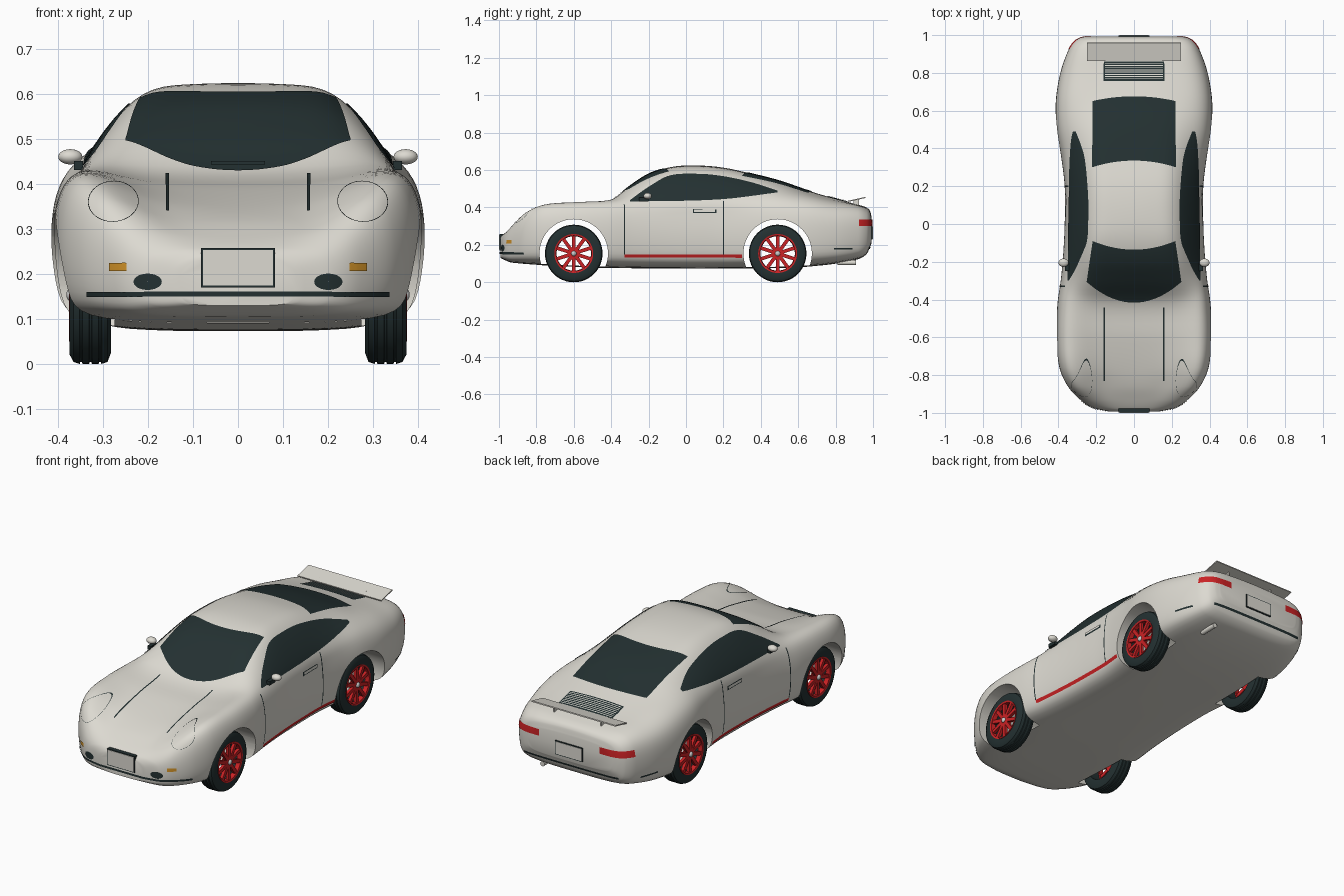
import bpy, bmesh, math
from mathutils import Vector, Matrix
from mathutils.bvhtree import BVHTree

if "Cube" in bpy.data.objects:
    bpy.data.objects.remove(bpy.data.objects["Cube"])


def material(name, rgb):
    m = bpy.data.materials.new(name)
    m.use_nodes = True
    m.diffuse_color = (*rgb, 1)
    bsdf = next(n for n in m.node_tree.nodes if n.type == 'BSDF_PRINCIPLED')
    bsdf.inputs["Base Color"].default_value = (*rgb, 1)
    return m


PAINT = material("pearl paint", (0.72, 0.70, 0.64))
DARK = material("dark glass and rubber", (0.017, 0.03, 0.031))
RED = material("red", (0.6, 0.016, 0.018))
AMBER = material("amber", (0.62, 0.28, 0.02))
SILVER = material("silver", (0.6, 0.6, 0.6))


def finish(name, bm, mat, recalc=True, angle=35):
    if recalc:
        bmesh.ops.recalc_face_normals(bm, faces=bm.faces)
    me = bpy.data.meshes.new(name)
    bm.to_mesh(me)
    bm.free()
    me.materials.append(mat)
    ob = bpy.data.objects.new(name, me)
    bpy.context.collection.objects.link(ob)
    smooth(ob, angle)
    return ob


def smooth(ob, angle=35):
    bpy.ops.object.select_all(action='DESELECT')
    ob.select_set(True)
    bpy.context.view_layer.objects.active = ob
    bpy.ops.object.shade_smooth_by_angle(angle=math.radians(angle))


def interp(keys, t):
    """Smooth curve through rows of (t, values...)."""
    n = len(keys)
    i = max(k for k in range(n - 1) if k == 0 or keys[k][0] <= t)
    a, b = keys[i], keys[i + 1]
    p, q = keys[max(i - 1, 0)], keys[min(i + 2, n - 1)]
    h = b[0] - a[0]
    s = (t - a[0]) / h
    out = []
    for c in range(1, len(a)):
        m0 = (b[c] - p[c]) / (b[0] - p[0]) * h
        m1 = (q[c] - a[c]) / (q[0] - a[0]) * h
        d = b[c] - a[c]
        out.append(a[c] + s * (m0 + s * (3 * d - 2 * m0 - m1 + s * (m0 + m1 - 2 * d))))
    return out


# Body stations: y, half width, shoulder x, shoulder z, roof edge x, roof edge z, centre z
BODY = [
    (-.993, .13, .11, .225, .07, .24, .24), (-.975, .215, .185, .25, .12, .258, .258),
    (-.93, .285, .245, .31, .15, .29, .285), (-.86, .35, .30, .388, .18, .325, .32),
    (-.76, .395, .335, .435, .2, .365, .352), (-.6, .412, .35, .445, .22, .40, .39),
    (-.42, .405, .352, .445, .24, .432, .425), (-.3, .388, .352, .44, .25, .51, .515),
    (-.2, .378, .352, .438, .245, .567, .58), (-.08, .37, .354, .438, .232, .607, .617),
    (.05, .366, .354, .44, .228, .612, .626), (.2, .367, .352, .445, .225, .602, .614),
    (.35, .385, .352, .455, .222, .572, .581), (.5, .41, .35, .468, .22, .53, .543),
    (.65, .414, .335, .458, .215, .478, .492), (.8, .39, .31, .43, .2, .438, .447),
    (.92, .348, .285, .408, .18, .412, .415), (.965, .318, .26, .39, .16, .395, .4),
    (.985, .285, .23, .37, .14, .375, .38), (.993, .25, .19, .34, .1, .345, .345)]
UNDER = [(-.993, .13), (-.93, .105), (-.6, .084), (-.3, .075), (.4, .075),
         (.7, .088), (.9, .118), (.965, .15), (.993, .21)]


def section(y):
    w, ws, zs, wg, zg, zt = interp(BODY, y)
    zb = interp(UNDER, y)[0]
    h = zs - zb
    pts = [(0, zb), (w * .88, zb), (w * .985, zb + h * .17), (w * 1.01, zb + h * .55),
           (w * .975, zs - h * .16), (ws, zs), (wg, zg), (wg * .55, zg + (zt - zg) * .75), (0, zt)]
    pts = [(-pts[1][0], pts[1][1])] + pts + [(-pts[-2][0], pts[-2][1])]
    half = []
    for i in range(len(pts) - 3):
        for k in range(5):
            t = k / 5
            b = ((1 - t) ** 3, 3 * t ** 3 - 6 * t * t + 4, -3 * t ** 3 + 3 * t * t + 3 * t + 1, t ** 3)
            half.append([sum(b[j] * pts[i + j][c] for j in range(4)) / 6 for c in (0, 1)])
    half.append([0, (4 * pts[-2][1] + 2 * pts[-1][1]) / 6])
    half[0][0] = 0
    return half + [(-x, z) for x, z in half[-2:0:-1]]


# Body shell
bm = bmesh.new()
ys = [a[0] + (b[0] - a[0]) * k / 5 for a, b in zip(BODY, BODY[1:]) for k in range(5)] + [BODY[-1][0]]
rings = [[bm.verts.new((x, y, z)) for x, z in section(y)] for y in ys]
for r, s in zip(rings, rings[1:]):
    for i in range(len(r)):
        j = (i + 1) % len(r)
        bm.faces.new((r[i], r[j], s[j], s[i]))
bm.faces.new(rings[0])
bm.faces.new(rings[-1])
bmesh.ops.recalc_face_normals(bm, faces=bm.faces)
SURFACE = BVHTree.FromBMesh(bm)
body = finish("body", bm, PAINT)

# Wheel arches
AXLES = {"front": -.6, "rear": .49}
AXLE_Z = .154
for end, y in AXLES.items():
    bm = bmesh.new()
    bmesh.ops.create_cone(bm, cap_ends=True, segments=64, radius1=.183, radius2=.183, depth=1.2,
                          matrix=Matrix.Translation((0, y, AXLE_Z)) @ Matrix.Rotation(math.pi / 2, 4, 'Y'))
    cutter = finish(end + "_arch_cutter", bm, PAINT)
    cutter.hide_render = True
    mod = body.modifiers.new("arch", 'BOOLEAN')
    mod.operation, mod.solver, mod.object = 'DIFFERENCE', 'EXACT', cutter
    bpy.context.view_layer.objects.active = body
    bpy.ops.object.modifier_apply(modifier=mod.name)
    bpy.data.objects.remove(cutter)
smooth(body)

# Thin plates that follow the body surface
RAYS = {"top": (lambda a, b: (a, b, 2), (0, 0, -1)), "below": (lambda a, b: (a, b, -2), (0, 0, 1)),
        "front": (lambda a, b: (a, -2, b), (0, 1, 0)), "rear": (lambda a, b: (a, 2, b), (0, -1, 0)),
        "left": (lambda a, b: (2, a, b), (-1, 0, 0)), "right": (lambda a, b: (-2, a, b), (1, 0, 0))}


def plate(name, mat, side, fn, nu=24, nv=2, off=.003):
    origin, d = RAYS[side]
    d = Vector(d)
    bm = bmesh.new()
    grid = []
    for i in range(nu + 1):
        row = []
        for j in range(nv + 1):
            loc, nor, _, _ = SURFACE.ray_cast(Vector(origin(*fn(i / nu, j / nv))), d)
            row.append(bm.verts.new(loc + nor * off) if loc else None)
        grid.append(row)
    for r, s in zip(grid, grid[1:]):
        for j in range(nv):
            quad = (r[j], r[j + 1], s[j + 1], s[j])
            if all(quad):
                f = bm.faces.new(quad)
                f.normal_update()
                if f.normal.dot(d) > 0:
                    f.normal_flip()
    return finish(name, bm, mat, recalc=False)


def rect(name, mat, side, a0, a1, b0, b1, nu=16, nv=2, off=.003):
    return plate(name, mat, side, lambda u, v: (a0 + (a1 - a0) * u, b0 + (b1 - b0) * v), nu, nv, off)


def ellipse(name, mat, side, a, b, ra, rb, inner=.01):
    def fn(u, v):
        k, t = inner + (1 - inner) * v, u * math.tau
        return a + ra * k * math.cos(t), b + rb * k * math.sin(t)
    return plate(name, mat, side, fn, 40, 2)


# Windscreen and rear window
def screen(u, v):
    s = 2 * u - 1
    low, high = -.415 + .11 * s * s, -.135 + .045 * s * s
    return s * (.25 - .033 * v), low + (high - low) * v


def back_glass(u, v):
    s = 2 * u - 1
    low, high = .675 - .025 * s * s, .335 - .035 * s * s
    return s * .22, low + (high - low) * v


plate("windscreen", DARK, "top", screen, 32, 20)
plate("rear_window", DARK, "top", back_glass, 32, 20)
rect("wiper", DARK, "front", -.06, .06, .437, .445, off=.008)

# Side windows, door seams, handles and sill stripes
GLASS_TOP = [(-.3, .437), (-.2, .508), (-.09, .568), (.05, .578), (.18, .568), (.34, .535), (.49, .487)]
GLASS_LOW = [(-.3, .43), (.18, .442), (.49, .478)]


def side_glass(u, v):
    y = -.3 + .79 * u
    low, high = interp(GLASS_LOW, y)[0], interp(GLASS_TOP, y)[0]
    return y, low + (high - low) * v


for side in ("left", "right"):
    plate(side + "_side_window", DARK, side, side_glass, 48, 12)
    rect(side + "_door_front_seam", DARK, side, -.333, -.327, .15, .415, 1, 24, .002)
    rect(side + "_door_rear_seam", DARK, side, .197, .203, .15, .435, 1, 24, .002)
    rect(side + "_sill_stripe", RED, side, -.33, .3, .132, .15)
    rect(side + "_handle_recess", DARK, side, .038, .162, .37, .39)
    rect(side + "_handle", PAINT, side, .044, .156, .376, .388, off=.007)
    rect(side + "_tail_light_wrap", RED, side, .925, .985, .3, .335)
    rect(side + "_rear_bumper_trim", DARK, side, .79, .89, .175, .184)

# Nose and tail details
rect("front_bumper_trim", DARK, "front", -.335, .335, .15, .161, 48)
rect("rear_bumper_trim", DARK, "rear", -.28, .28, .178, .19, 40)
for s, side in ((1, "left"), (-1, "right")):
    rect(side + "_turn_signal", AMBER, "front", s * .247, s * .285, .207, .225)
    ellipse(side + "_fog_lamp", DARK, "front", s * .2, .183, .031, .018)
    ellipse(side + "_headlight_seam", DARK, "front", s * .277, .36, .055, .045, .975)
    rect(side + "_bonnet_line", DARK, "top", s * .154, s * .161, -.83, -.44, 1, 32)
    rect(side + "_tail_light", RED, "rear", s * .18, s * .315, .3, .335)

# Engine grille and floor over the arch cuts
rect("engine_grille", DARK, "top", -.16, .16, .755, .86, 16, 12)
for k in range(8):
    y = .767 + k * .0118
    rect("grille_slat", PAINT, "top", -.153, .153, y - .0022, y + .0022, 16, 1, .006)
for end, y in AXLES.items():
    rect(end + "_floor", PAINT, "below", -.275, .275, y - .185, y + .185, 16, 16, .001)


def box(name, mat, centre, size, tilt=0):
    bm = bmesh.new()
    bmesh.ops.create_cube(bm, size=1, matrix=Matrix.Translation(centre)
                          @ Matrix.Rotation(tilt, 4, 'X') @ Matrix.Diagonal((*size, 1)))
    return finish(name, bm, mat)


# Number plates
for end, s, z in (("front", -1, .214), ("rear", 1, .265)):
    hz = .088 if s < 0 else .075
    box(end + "_plate_frame", DARK, (0, s * .987, z), (.164, .022, hz))
    box(end + "_plate", PAINT, (0, s * .99, z), (.155, .02, hz - .009))

# Rear spoiler
box("spoiler", PAINT, (0, .912, .443), (.5, .098, .006), .22)
for s in (1, -1):
    box("spoiler_post", PAINT, (s * .14, .91, .42), (.008, .03, .045))


def ball(name, mat, centre, size):
    bm = bmesh.new()
    bmesh.ops.create_uvsphere(bm, u_segments=20, v_segments=12, radius=1,
                              matrix=Matrix.Translation(centre) @ Matrix.Diagonal((*size, 1)))
    return finish(name, bm, mat, angle=60)


# Door mirrors and exhaust
for s, side in ((1, "left"), (-1, "right")):
    ball(side + "_mirror", PAINT, (s * .373, -.205, .461), (.027, .022, .017))
    box(side + "_mirror_stalk", DARK, (s * .355, -.225, .442), (.02, .05, .02))
bm = bmesh.new()
bmesh.ops.create_cone(bm, cap_ends=True, segments=20, radius1=.013, radius2=.013, depth=.1,
                      matrix=Matrix.Translation((.22, .86, .105)) @ Matrix.Rotation(math.pi / 2, 4, 'X'))
finish("exhaust", bm, PAINT)


# Wheels
def lathe(name, mat, profile, centre, s, segs=48):
    bm = bmesh.new()
    rows = [[bm.verts.new((s * x, centre[1] + r * math.cos(a), centre[2] + r * math.sin(a)))
             for x, r in profile] for a in (math.tau * i / segs for i in range(segs))]
    for i in range(segs):
        r, q = rows[i], rows[(i + 1) % segs]
        for j in range(len(profile)):
            k = (j + 1) % len(profile)
            bm.faces.new((r[j], r[k], q[k], q[j]))
    return finish(name, bm, mat)


TYRE = [(.285, .1), (.283, .13), (.29, .149)]
for x in (.307, .328, .349):
    TYRE += [(x - .003, .154), (x - .002, .149), (x + .002, .149), (x + .003, .154)]
TYRE += [(.366, .149), (.375, .132), (.372, .1)]
for end, y in AXLES.items():
    for s, side in ((1, "left"), (-1, "right")):
        tag, c = end + "_" + side, (0, y, AXLE_Z)
        lathe(tag + "_tyre", DARK, TYRE, c, s)
        lathe(tag + "_rim", RED, [(.35, .092), (.35, .101), (.376, .104), (.374, .095)], c, s)
        bm = bmesh.new()
        for k in range(10):
            bmesh.ops.create_cube(bm, size=1, matrix=Matrix.Translation(c) @ Matrix.Rotation(k * math.tau / 10, 4, 'X')
                                  @ Matrix.Translation((s * .362, 0, .058)) @ Matrix.Diagonal((.016, .019, .08, 1)))
        finish(tag + "_spokes", bm, RED)
        lathe(tag + "_hub", RED, [(.345, .002), (.345, .034), (.368, .03), (.374, .002)], c, s, 24)
        ball(tag + "_hub_cap", SILVER, (s * .372, y, AXLE_Z), (.01, .014, .014))
